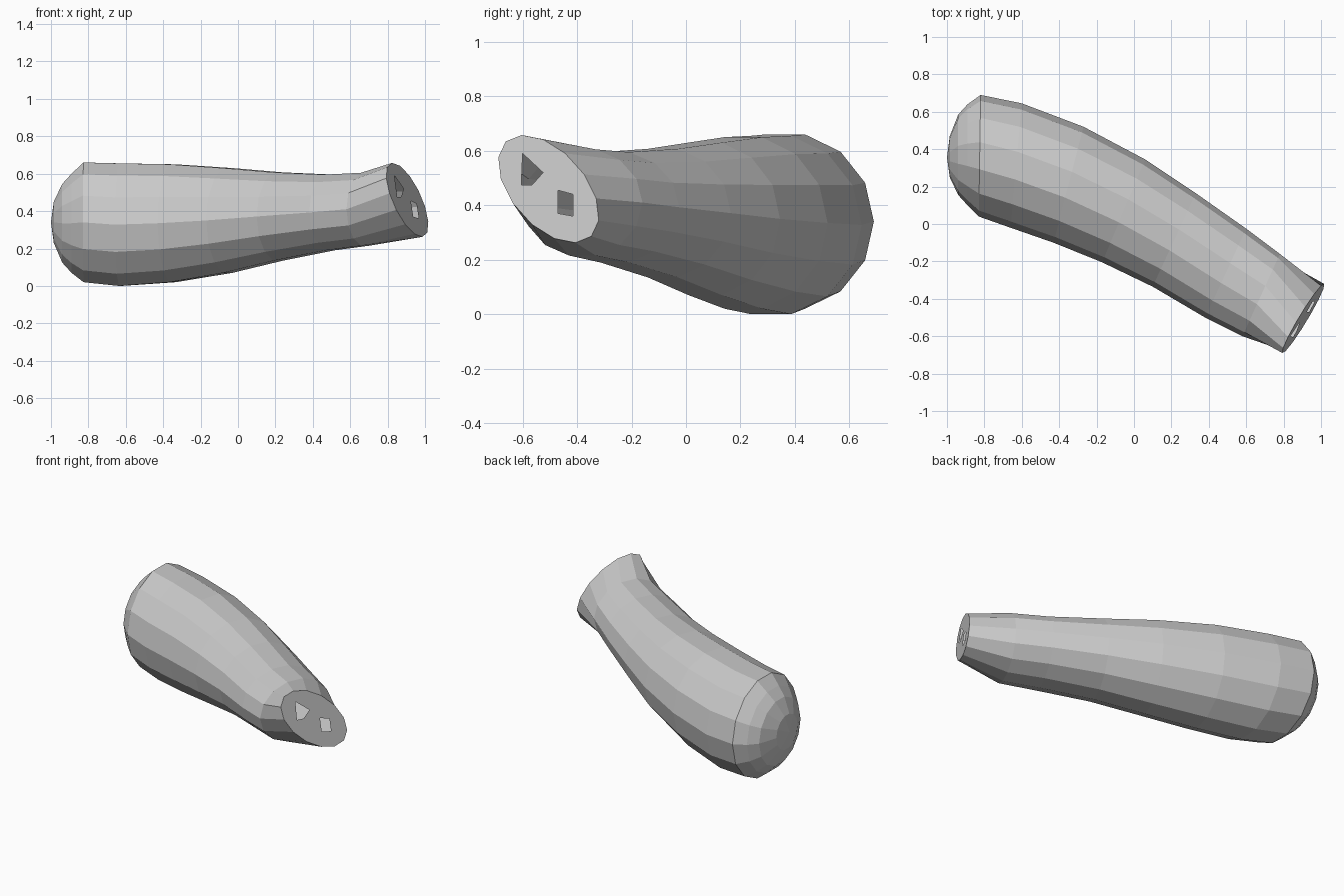
import bpy, bmesh
from math import sin, cos, pi
from mathutils import Vector as V

if "Cube" in bpy.data.objects:
    bpy.data.objects.remove(bpy.data.objects["Cube"])

SIDES = 14
FLAT = 1 / cos(pi / SIDES)   # keeps the full height where top and bottom are flat facets

bm = bmesh.new()


def ring(center, h, v):
    c, h, v = V(center), V(h), V(v) * FLAT
    return [bm.verts.new(c + h * cos(2 * pi * i / SIDES) + v * sin(2 * pi * i / SIDES))
            for i in range(SIDES)]


def section(far, near, z_low, z_high):
    """Upright oval section between two outline points of the top view."""
    f, n = V((*far, 0)), V((*near, 0))
    c = (f + n) / 2
    c.z = (z_low + z_high) / 2
    return ring(c, (f - n) / 2, (0, 0, (z_high - z_low) / 2))


# rounded wide end, from the pole outwards
rings = [
    ring((-0.985, 0.36, 0.34), (0, 0.11, 0), (0, 0, 0.11)),
    ring((-0.94, 0.37, 0.335), (0, 0.215, 0), (0, 0, 0.21)),
    ring((-0.89, 0.37, 0.335), (0, 0.27, 0), (0, 0, 0.265)),
]

# tapering, slightly curved body: far point, near point, bottom, top
for s in [
    ((-0.82, 0.69), (-0.83, 0.04), 0.02, 0.66),
    ((-0.60, 0.645), (-0.66, -0.02), 0.00, 0.655),
    ((-0.27, 0.52), (-0.43, -0.10), 0.02, 0.65),
    ((0.06, 0.345), (-0.17, -0.205), 0.07, 0.63),
    ((0.33, 0.165), (0.10, -0.335), 0.135, 0.607),
    ((0.60, -0.025), (0.38, -0.50), 0.19, 0.595),
    ((0.78, -0.16), (0.58, -0.60), 0.215, 0.605),
]:
    rings.append(section(*s))

# tilted rim at the narrow end
tip, th, tv = V((0.905, -0.505, 0.46)), V((0.095, 0.175, -0.035)), V((-0.06, -0.06, 0.19))
rings.append(ring(tip, th, tv))

# skin
for a, b in zip(rings, rings[1:]):
    for i in range(SIDES):
        j = (i + 1) % SIDES
        bm.faces.new((a[i], a[j], b[j], b[i]))
pole = bm.verts.new((-1, 0.355, 0.34))
for i in range(SIDES):
    bm.faces.new((pole, rings[0][(i + 1) % SIDES], rings[0][i]))

# flat end face with two openings, placed by (y, z) on the tilted plane
normal = th.cross(tv).normalized()
edges = [bm.edges.get((rings[-1][i], rings[-1][(i + 1) % SIDES])) for i in range(SIDES)]
for hole in [
    [(-0.60, 0.59), (-0.525, 0.52), (-0.565, 0.475), (-0.605, 0.475)],
    [(-0.47, 0.455), (-0.415, 0.44), (-0.415, 0.36), (-0.47, 0.37)],
]:
    vs = []
    for y, z in hole:
        x = tip.x - (normal.y * (y - tip.y) + normal.z * (z - tip.z)) / normal.x
        vs.append(bm.verts.new((x, y, z)))
    edges += [bm.edges.new((vs[i], vs[(i + 1) % 4])) for i in range(4)]
bmesh.ops.triangle_fill(bm, edges=edges, use_beauty=True, use_dissolve=False, normal=normal)

bmesh.ops.recalc_face_normals(bm, faces=bm.faces[:])
mesh = bpy.data.meshes.new("snout")
bm.to_mesh(mesh)
bm.free()
snout = bpy.data.objects.new("snout", mesh)
bpy.context.collection.objects.link(snout)
